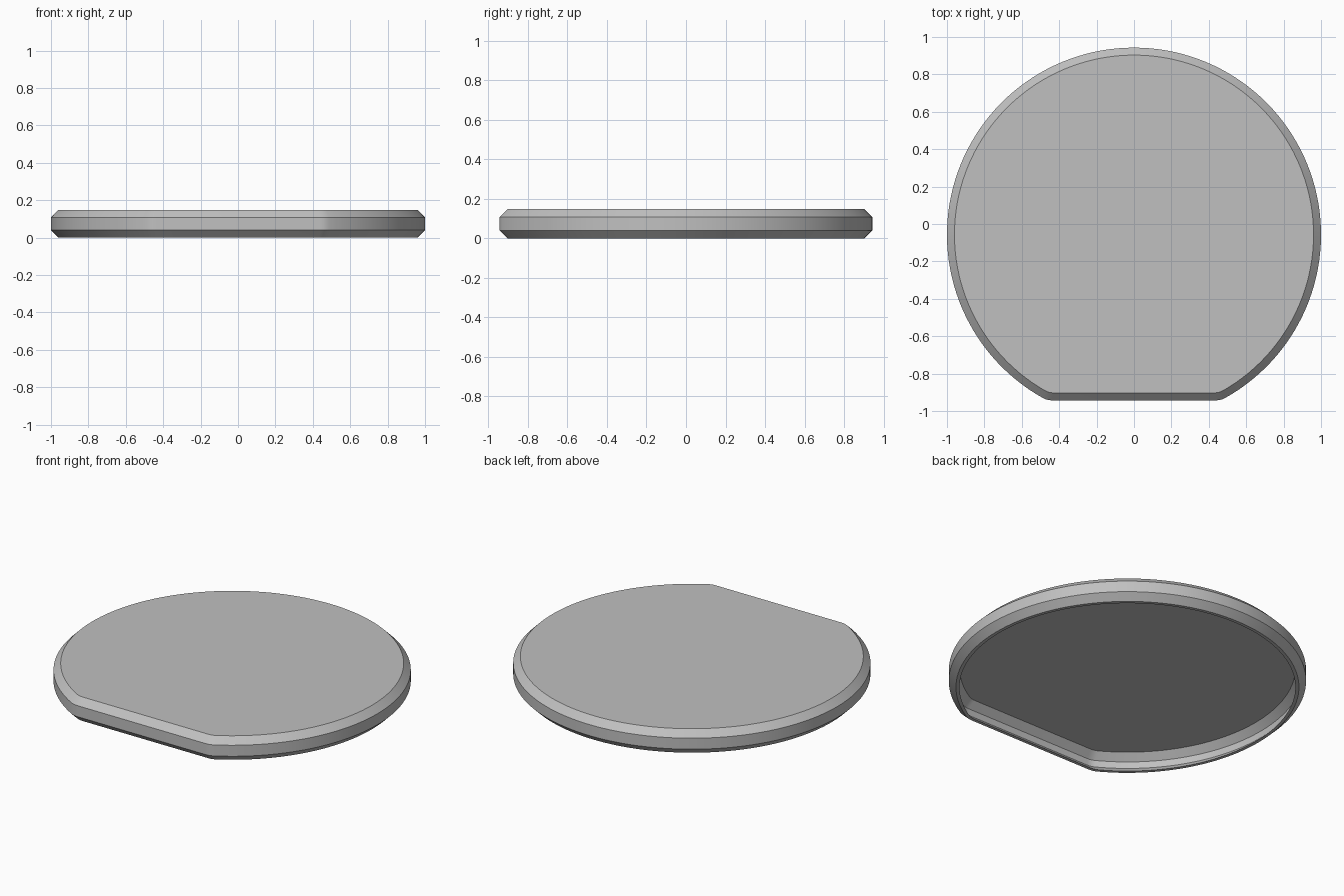
import bpy, bmesh, math

cube = bpy.data.objects.get("Cube")
if cube:
    bpy.data.objects.remove(cube)

# Single grey material
grey = bpy.data.materials.new("light_grey")
grey.use_nodes = True
colour = (0.53, 0.53, 0.53, 1)
grey.diffuse_color = colour
grey.node_tree.nodes["Principled BSDF"].inputs["Base Color"].default_value = colour

HALF_DEPTH = 0.943
CENTRE_Y = HALF_DEPTH - 1
SEGMENTS = 120


def outline(inset):
    """Circle with a straight front edge and softened corners."""
    r = 1 - inset
    flat = -HALF_DEPTH + inset
    corner_x = math.sqrt(r * r - (flat - CENTRE_Y) ** 2)
    start = math.atan2(flat - CENTRE_Y, corner_x) + 0.025
    sweep = math.pi - 2 * start
    pts = []
    for i in range(SEGMENTS + 1):
        a = start + sweep * i / SEGMENTS
        pts.append((r * math.cos(a), CENTRE_Y + r * math.sin(a)))
    # soft corner between the arc and the flat
    ax, ay = pts[-1]
    bx = -corner_x + 0.025
    soft = []
    for t in (0.33, 0.67, 1):
        u = 1 - t
        soft.append((u * u * ax - 2 * u * t * corner_x + t * t * bx,
                     u * u * ay + (1 - u * u) * flat))
    pts += soft
    pts += [(-x, y) for x, y in reversed(soft)]
    return pts


# Section from the top edge, down the outside and up the hollow inside
section = [(0.04, 0.148), (0, 0.108), (0, 0.04), (0.04, 0),
           (0.06, 0), (0.02, 0.04), (0.02, 0.082), (0.06, 0.122)]

bm = bmesh.new()
rings = [[bm.verts.new((x, y, z)) for x, y in outline(inset)]
         for inset, z in section]
count = len(rings[0])
for upper, lower in zip(rings, rings[1:]):
    for i in range(count):
        j = (i + 1) % count
        bm.faces.new((upper[i], lower[i], lower[j], upper[j]))
bm.faces.new(rings[0])
bm.faces.new(list(reversed(rings[-1])))
bmesh.ops.recalc_face_normals(bm, faces=bm.faces)

mesh = bpy.data.meshes.new("hollow_disc_cap")
bm.to_mesh(mesh)
bm.free()
mesh.materials.append(grey)
cap = bpy.data.objects.new("hollow_disc_cap", mesh)
bpy.context.collection.objects.link(cap)

# Smooth round the rim, crisp at the chamfers
bpy.ops.object.select_all(action="DESELECT")
cap.select_set(True)
bpy.context.view_layer.objects.active = cap
bpy.ops.object.shade_smooth_by_angle(angle=math.radians(30))
